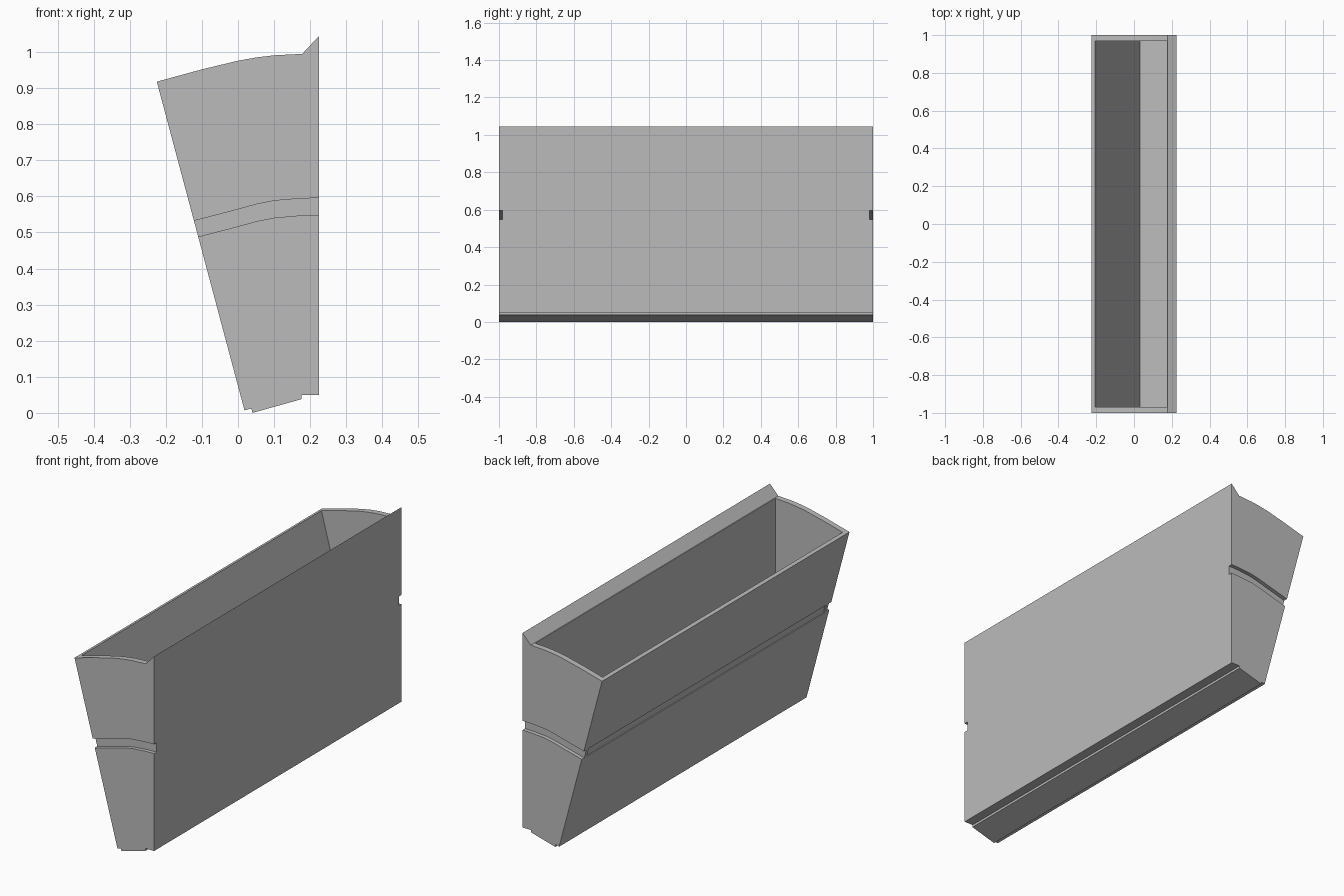
import bpy
import bmesh

cube = bpy.data.objects.get("Cube")
if cube:
    bpy.data.objects.remove(cube, do_unlink=True)

grey = bpy.data.materials.new("plain grey")
grey.use_nodes = True
colour = (0.5, 0.5, 0.5, 1)
grey.diffuse_color = colour
grey.node_tree.nodes["Principled BSDF"].inputs["Base Color"].default_value = colour


def extrude_profile(name, points, y0, y1):
    """Sweep an x-z outline along y."""
    bm = bmesh.new()
    face = bm.faces.new([bm.verts.new((x, y0, z)) for x, z in points])
    swept = bmesh.ops.extrude_face_region(bm, geom=[face])
    for v in swept["geom"]:
        if isinstance(v, bmesh.types.BMVert):
            v.co.y = y1
    bmesh.ops.recalc_face_normals(bm, faces=bm.faces)
    mesh = bpy.data.meshes.new(name)
    bm.to_mesh(mesh)
    bm.free()
    mesh.materials.append(grey)
    obj = bpy.data.objects.new(name, mesh)
    bpy.context.collection.objects.link(obj)
    return obj


def cut(target, cutter):
    """Subtract the cutter and throw it away."""
    cutter.hide_render = True
    mod = target.modifiers.new("cut", 'BOOLEAN')
    mod.operation = 'DIFFERENCE'
    mod.solver = 'EXACT'
    mod.object = cutter
    bpy.context.view_layer.objects.active = target
    bpy.ops.object.modifier_apply(modifier=mod.name)
    bpy.data.objects.remove(cutter, do_unlink=True)


# Outer shell: straight back wall, leaning wall, stepped base, curved rim
rim = [(0.225, 1.045), (0.178, 0.995), (0.1, 0.991), (0.05, 0.985),
       (0, 0.976), (-0.1, 0.952), (-0.225, 0.918)]
base = [(0.018, 0.007), (0.037, 0.012), (0.04, 0.0), (0.176, 0.038),
        (0.176, 0.05), (0.225, 0.05)]
bin_body = extrude_profile("bin_body", rim + base, -1, 1)

# Open cavity
cavity = [(0.174, 1.2), (-0.281, 1.2), (0.033, 0.024), (0.174, 0.061)]
cut(bin_body, extrude_profile("cavity_cutter", cavity, -0.97, 0.97))

# Curved grooves across both ends
curve = [(0.3, 0.598), (0.17, 0.594), (0.1, 0.588), (0.05, 0.578),
         (0, 0.564), (-0.2, 0.512)]
groove = curve + [(x, z - 0.047) for x, z in reversed(curve)]
for side in (-1, 1):
    cut(bin_body, extrude_profile("groove_cutter", groove, side * 0.98, side * 1.1))

# Shallow slot along the leaning wall
slot = [(-0.13, 0.53), (-0.117, 0.533), (-0.106, 0.489), (-0.119, 0.486)]
cut(bin_body, extrude_profile("slot_cutter", slot, -0.96, 0.96))
